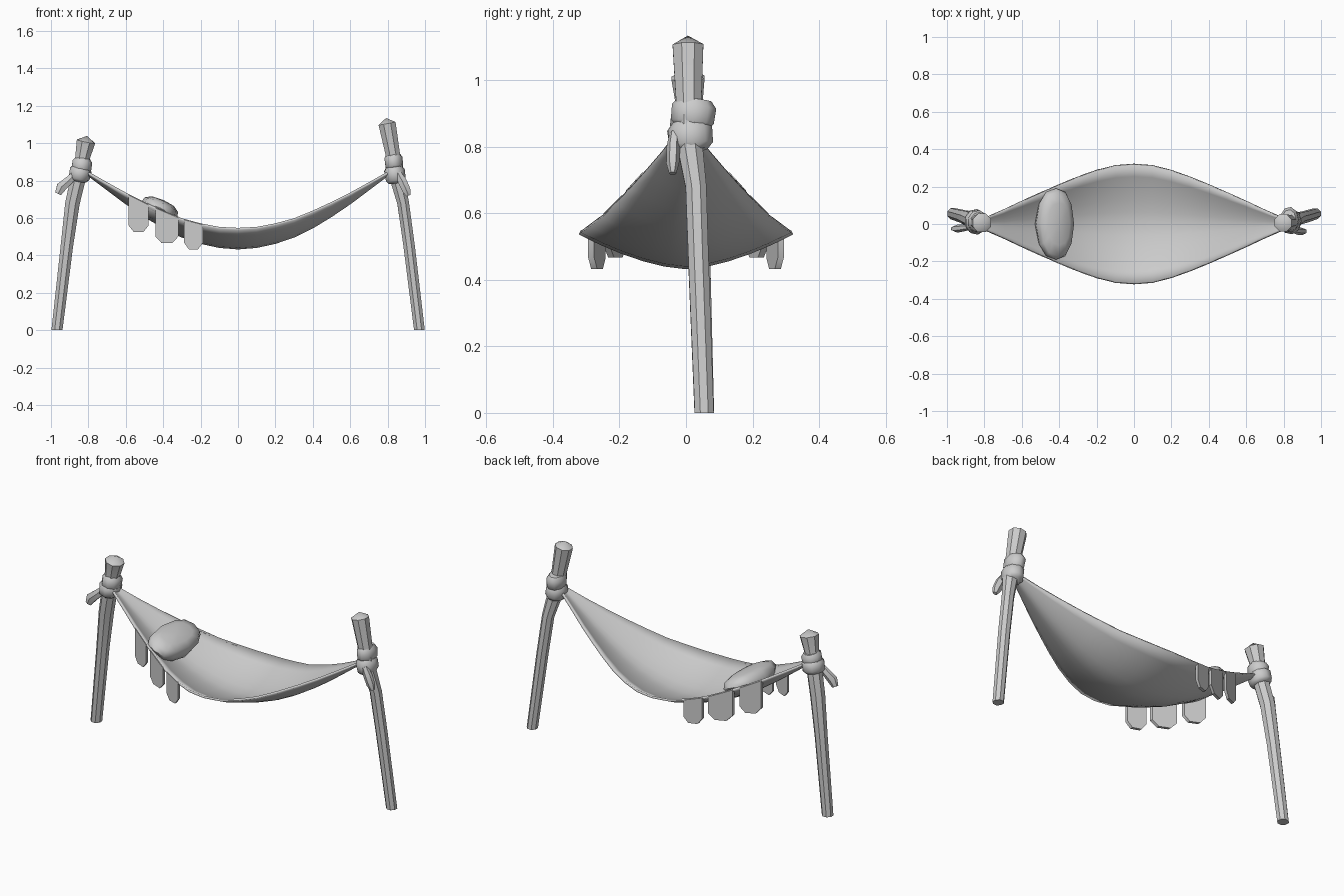
import bpy, bmesh, math
from mathutils import Vector, Matrix

cube = bpy.data.objects.get("Cube")
if cube:
    bpy.data.objects.remove(cube)

grey = bpy.data.materials.new("plain grey")
grey.use_nodes = True
grey.diffuse_color = (0.6, 0.6, 0.6, 1)
grey.node_tree.nodes["Principled BSDF"].inputs["Base Color"].default_value = (0.6, 0.6, 0.6, 1)


def finish(name, bm, angle=40):
    """Turn a bmesh into a smooth-shaded object."""
    bmesh.ops.recalc_face_normals(bm, faces=bm.faces)
    mesh = bpy.data.meshes.new(name)
    bm.to_mesh(mesh)
    bm.free()
    mesh.materials.append(grey)
    ob = bpy.data.objects.new(name, mesh)
    bpy.context.collection.objects.link(ob)
    bpy.ops.object.select_all(action='DESELECT')
    ob.select_set(True)
    bpy.context.view_layer.objects.active = ob
    bpy.ops.object.shade_smooth_by_angle(angle=math.radians(angle))
    return ob


def sweep(name, path, sides=8, flat=1.0, tip=0.0):
    """Tube through (x, y, z, radius) points, optionally ending in a tip."""
    bm = bmesh.new()
    pts = [Vector(p[:3]) for p in path]
    rings = []
    for i, p in enumerate(path):
        d = (pts[min(i + 1, len(pts) - 1)] - pts[max(i - 1, 0)]).normalized()
        if i == 0 and p[2] == 0:
            d = Vector((0, 0, 1))          # foot is cut level with the ground
        side = Vector((0, 1, 0)).cross(d).normalized()
        depth = d.cross(side)
        rings.append([bm.verts.new(pts[i] + p[3] * (math.cos(a) * side + flat * math.sin(a) * depth))
                      for a in (math.tau * (k + 0.5) / sides for k in range(sides))])
    for a, b in zip(rings, rings[1:]):
        for k in range(sides):
            j = (k + 1) % sides
            bm.faces.new((a[k], a[j], b[j], b[k]))
    bm.faces.new(rings[0])
    if tip:
        top = bm.verts.new(pts[-1] + (pts[-1] - pts[-2]).normalized() * tip)
        for k in range(sides):
            bm.faces.new((rings[-1][k], rings[-1][(k + 1) % sides], top))
    else:
        bm.faces.new(rings[-1])
    return finish(name, bm)


def wrap(name, centre, rx, ry, height, lean, roll):
    """Chunky band of cloth wound around a post."""
    bm = bmesh.new()
    profile = [(-0.5, 0.72), (-0.3, 0.97), (0.25, 1.0), (0.5, 0.74)]
    rings = [[bm.verts.new((r * rx * math.cos(a), r * ry * math.sin(a), h * height))
              for a in (math.tau * k / 9 for k in range(9))] for h, r in profile]
    for a, b in zip(rings, rings[1:]):
        for k in range(9):
            bm.faces.new((a[k], a[(k + 1) % 9], b[(k + 1) % 9], b[k]))
    bm.faces.new(rings[0])
    bm.faces.new(rings[-1])
    bm.transform(Matrix.Translation(centre) @ Matrix.Rotation(lean, 4, 'Y') @ Matrix.Rotation(roll, 4, 'X'))
    finish(name, bm, 50)


def lerp_table(table, x):
    for (x0, *a), (x1, *b) in zip(table, table[1:]):
        if x <= x1:
            t = (x - x0) / (x1 - x0)
            return [u + (v - u) * t for u, v in zip(a, b)]
    return table[-1][1:]


# Posts
sweep("right_post", [(-0.968, 0.055, 0, 0.032), (-0.915, 0.04, 0.45, 0.036), (-0.885, 0.03, 0.68, 0.042),
                     (-0.848, 0.012, 0.84, 0.044), (-0.832, 0.01, 0.92, 0.042), (-0.813, 0.006, 1.008, 0.054)],
      tip=0.032)
sweep("left_post", [(0.97, 0.055, 0, 0.031), (0.915, 0.038, 0.45, 0.033), (0.883, 0.03, 0.68, 0.034),
                    (0.853, 0.012, 0.80, 0.041), (0.826, 0.008, 0.95, 0.042), (0.797, 0.006, 1.105, 0.05)],
      tip=0.03)

# Cloth wraps and loose knot tails
wrap("right_lower_wrap", (-0.846, 0.012, 0.838), 0.06, 0.068, 0.08, 0.2, 0.12)
wrap("right_upper_wrap", (-0.836, 0.012, 0.88), 0.055, 0.06, 0.08, 0.1, -0.15)
wrap("left_lower_wrap", (0.838, 0.014, 0.833), 0.057, 0.068, 0.088, -0.15, 0.1)
wrap("left_upper_wrap", (0.832, 0.022, 0.9), 0.05, 0.068, 0.085, -0.1, -0.12)
sweep("right_knot_tail", [(-0.865, -0.015, 0.84, 0.02), (-0.905, -0.02, 0.80, 0.026),
                          (-0.945, -0.025, 0.765, 0.031), (-0.962, -0.025, 0.73, 0.02)], 6, 0.7)
sweep("left_knot_tail", [(0.855, -0.035, 0.84, 0.02), (0.877, -0.038, 0.80, 0.027),
                         (0.9, -0.04, 0.75, 0.026), (0.912, -0.04, 0.72, 0.014)], 6, 0.75)

# Hammock cloth: distance from middle, half width, rim height, belly height
SHAPE = [(0.0, 0.32, 0.542, 0.438), (0.1, 0.312, 0.547, 0.446), (0.2, 0.286, 0.566, 0.468),
         (0.3, 0.25, 0.593, 0.502), (0.4, 0.209, 0.634, 0.551), (0.5, 0.165, 0.68, 0.612),
         (0.6, 0.12, 0.73, 0.68), (0.7, 0.073, 0.785, 0.755), (0.8, 0.03, 0.842, 0.83),
         (0.84, 0.015, 0.862, 0.856)]
bm = bmesh.new()
xs = [-s[0] for s in reversed(SHAPE[1:])] + [s[0] for s in SHAPE]
rows = []
for x in xs:
    w, rim, belly = lerp_table(SHAPE, abs(x))
    rows.append([bm.verts.new((x, w * t, belly + (rim - belly) * abs(t) ** 1.6))
                 for t in (k / 5 for k in range(-5, 6))])
for a, b in zip(rows, rows[1:]):
    for k in range(10):
        bm.faces.new((a[k], b[k], b[k + 1], a[k + 1]))
cloth = finish("hammock_cloth", bm, 60)
solid = cloth.modifiers.new("thickness", 'SOLIDIFY')
solid.thickness = 0.012
solid.offset = 0

# Pillow lying on the cloth slope
bm = bmesh.new()
bmesh.ops.create_uvsphere(bm, u_segments=12, v_segments=6, radius=1)
for v in bm.verts:
    x, y, z = (math.copysign(abs(c) ** 0.75, c) for c in v.co)
    v.co = (0.108 * x * (1 - 0.12 * abs(y)), 0.19 * y, 0.066 * z * (1 - 0.25 * y * y) + 0.02 * y * y)
bm.transform(Matrix.Translation((-0.425, 0, 0.636)) @ Matrix.Rotation(math.radians(24), 4, 'Y'))
finish("pillow", bm, 50)

# Hanging cloth tags along both rims: x start, x end, bottom
for n, (x0, x1, low) in enumerate([(-0.585, -0.478, 0.525), (-0.442, -0.318, 0.467), (-0.288, -0.188, 0.432)], 1):
    for side, sign in (("front", -1), ("back", 1)):
        bm = bmesh.new()
        ends = [lerp_table(SHAPE, -x) for x in (x0, x1)]
        outline = [(0, ends[0][1]), (0, low + 0.035), (0.26, low), (0.74, low), (1, low + 0.035), (1, ends[1][1])]
        layers = []
        for off in (-0.009, 0.009):
            layers.append([bm.verts.new((x0 + (x1 - x0) * t,
                                         sign * (ends[0][0] + (ends[1][0] - ends[0][0]) * t + off - 0.004), z))
                           for t, z in outline])
        for layer in layers:
            bm.faces.new(layer)
        for k in range(6):
            j = (k + 1) % 6
            bm.faces.new((layers[0][k], layers[0][j], layers[1][j], layers[1][k]))
        finish(f"{side}_tag_{n}", bm)
